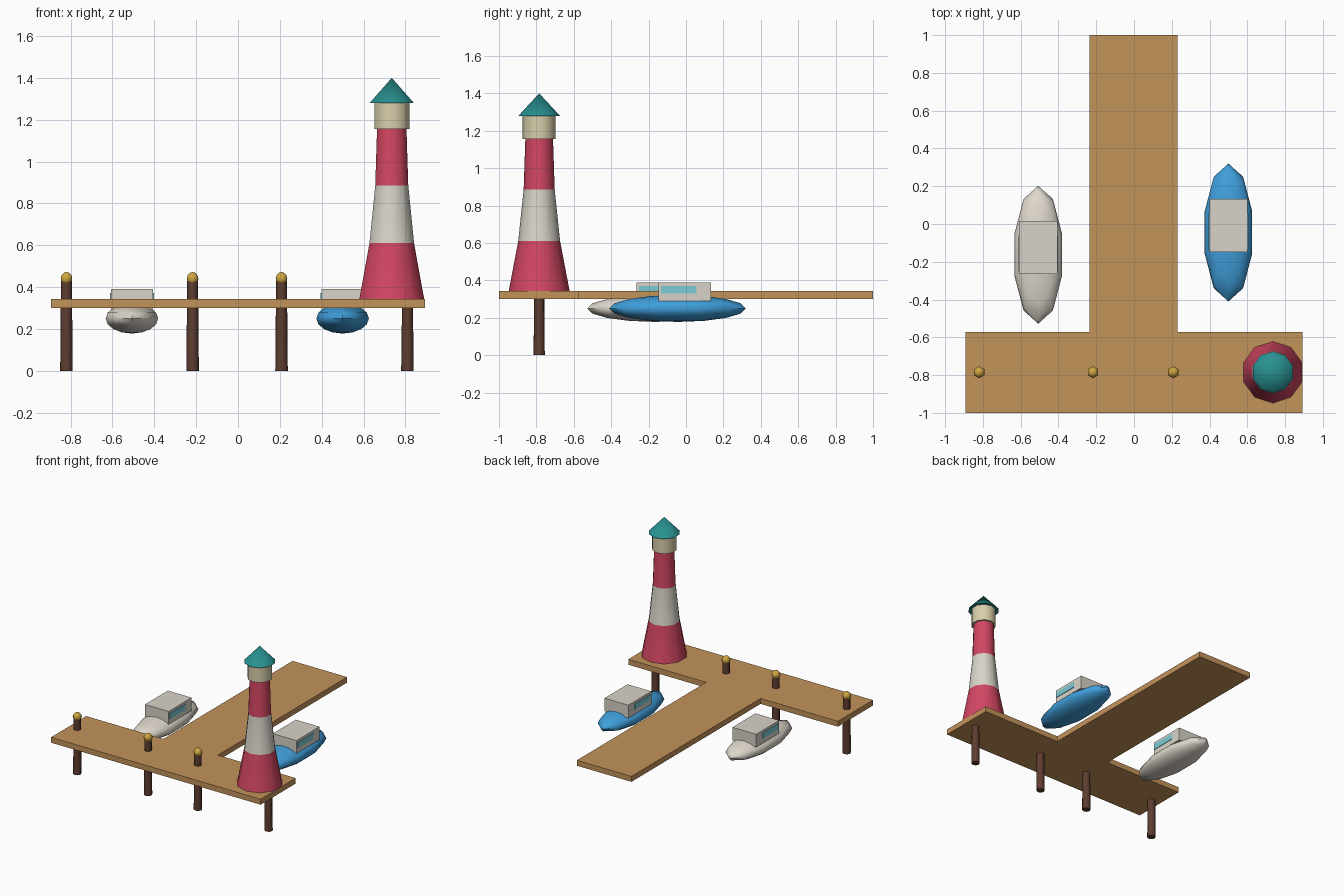
import bpy, bmesh, math
from mathutils import Matrix

cube = bpy.data.objects.get("Cube")
if cube:
    bpy.data.objects.remove(cube, do_unlink=True)


def material(name, hex_code):
    srgb = [int(hex_code[i:i + 2], 16) / 255 for i in (0, 2, 4)]
    rgba = [c / 12.92 if c < 0.04 else ((c + 0.055) / 1.055) ** 2.4 for c in srgb] + [1]
    m = bpy.data.materials.new(name)
    m.use_nodes = True
    m.diffuse_color = rgba
    m.node_tree.nodes["Principled BSDF"].inputs["Base Color"].default_value = rgba
    return m


wood = material("deck wood", "C4935B")
dark_wood = material("dark post wood", "5E3D30")
gold = material("gold", "CFA640")
red = material("tower red", "D24662")
white = material("off white", "D8D4C9")
cream = material("lantern cream", "D8CFAB")
teal = material("roof teal", "27908F")
blue = material("hull blue", "3F9EDA")
pale = material("hull pale", "DED7CC")
glass = material("window glass", "7CCBD6")


def finish(name, bm, mats, smooth=None):
    """Turn a bmesh into a named object, optionally smooth below an angle."""
    bmesh.ops.recalc_face_normals(bm, faces=bm.faces[:])
    mesh = bpy.data.meshes.new(name)
    bm.to_mesh(mesh)
    bm.free()
    for m in mats:
        mesh.materials.append(m)
    ob = bpy.data.objects.new(name, mesh)
    bpy.context.collection.objects.link(ob)
    if smooth:
        bpy.ops.object.select_all(action='DESELECT')
        ob.select_set(True)
        bpy.context.view_layer.objects.active = ob
        bpy.ops.object.shade_smooth_by_angle(angle=math.radians(smooth))
    return ob


def box(name, centre, size, mat):
    bm = bmesh.new()
    bmesh.ops.create_cube(bm, size=1, matrix=Matrix.Translation(centre) @ Matrix.Diagonal((*size, 1)))
    return finish(name, bm, [mat])


def ellipsoid(name, centre, radii, segments, rings, mat, smooth=None):
    bm = bmesh.new()
    bmesh.ops.create_uvsphere(bm, u_segments=segments, v_segments=rings, radius=1,
                              matrix=Matrix.Translation(centre) @ Matrix.Diagonal((*radii, 1)))
    return finish(name, bm, [mat], smooth)


def lathe(name, x, y, profile, sides, mats, band_mats=None, smooth=40):
    """Capped stack of rings; profile is (radius, z), band_mats gives a slot per band."""
    bm = bmesh.new()
    rings = []
    for r, z in profile:
        angles = [math.pi / 2 + i * math.tau / sides for i in range(sides)]
        rings.append([bm.verts.new((x + r * math.cos(a), y + r * math.sin(a), z)) for a in angles])
    for band, (low, high) in enumerate(zip(rings, rings[1:])):
        for i in range(sides):
            j = (i + 1) % sides
            face = bm.faces.new((low[i], low[j], high[j], high[i]))
            face.material_index = band_mats[band] if band_mats else 0
    bm.faces.new(rings[0][::-1])
    bm.faces.new(rings[-1])
    bmesh.ops.remove_doubles(bm, verts=bm.verts[:], dist=0.0005)
    return finish(name, bm, mats, smooth)


# T-shaped deck
DECK_LOW, DECK_TOP = 0.30, 0.342
outline = [(-0.893, -1), (0.893, -1), (0.893, -0.573), (0.23, -0.573),
           (0.23, 1), (-0.235, 1), (-0.235, -0.573), (-0.893, -0.573)]
bm = bmesh.new()
base = bm.faces.new([bm.verts.new((x, y, DECK_LOW)) for x, y in outline])
top = bmesh.ops.extrude_face_region(bm, geom=[base])
bmesh.ops.translate(bm, vec=(0, 0, DECK_TOP - DECK_LOW),
                    verts=[v for v in top["geom"] if isinstance(v, bmesh.types.BMVert)])
finish("deck", bm, [wood])

# Mooring posts; the last one ends beneath the tower
ROW_Y = -0.785
for i, x in enumerate((-0.82, -0.217, 0.208, 0.81)):
    lathe(f"post_{i + 1}", x, ROW_Y, [(0.030, 0), (0.026, 0.43 if i < 3 else 0.32)],
          8, [dark_wood], smooth=50)
    if i < 3:
        ellipsoid(f"post_knob_{i + 1}", (x, ROW_Y, 0.44), (0.032,) * 3, 6, 6, gold, 65)

# Striped tower, lantern room and roof
TOWER_X = 0.735
lathe("tower", TOWER_X, ROW_Y, [(0.163, DECK_TOP), (0.112, 0.61), (0.083, 0.885), (0.074, 1.156)],
      10, [red, white], [0, 1, 0])
lathe("lantern_room", TOWER_X, ROW_Y, [(0.088, 1.155), (0.088, 1.28)], 10, [cream])
lathe("tower_roof", TOWER_X, ROW_Y, [(0.111, 1.28), (0, 1.40)], 10, [teal])

# Two boats with cabins and side windows
for name, x, y, hull_mat in (("left_boat", 0.5, -0.045, blue), ("right_boat", -0.507, -0.163, pale)):
    ellipsoid(name + "_hull", (x, y, 0.25), (0.132, 0.365, 0.072), 10, 8, hull_mat, 50)
    cabin_y = y + 0.038
    box(name + "_cabin", (x, cabin_y, 0.34), (0.202, 0.28, 0.10), white)
    for side in (-1, 1):
        box(f"{name}_window_{'left' if side > 0 else 'right'}",
            (x + side * 0.101, cabin_y - 0.032, 0.35), (0.008, 0.19, 0.042), glass)
